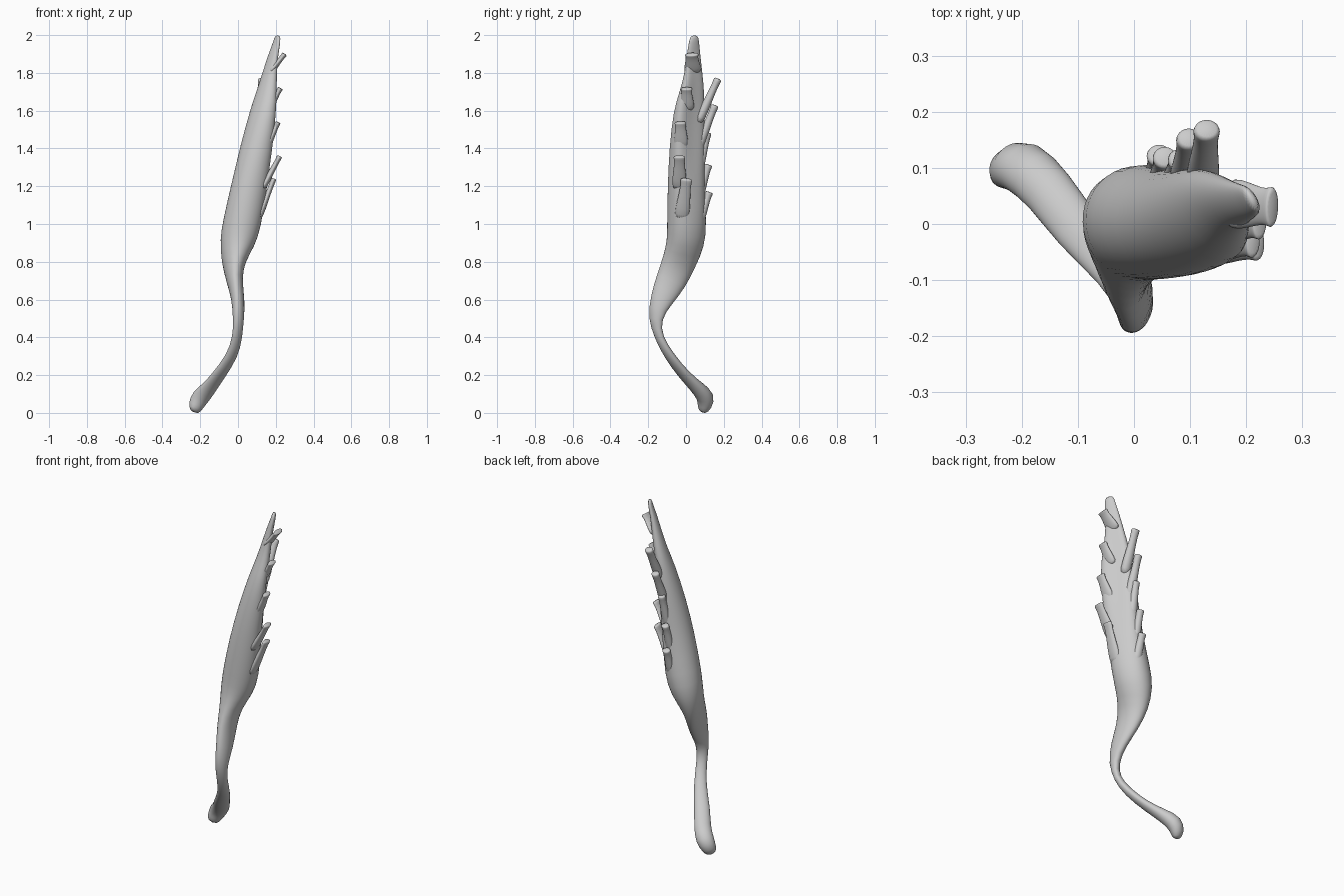
import bpy, bmesh, math
from mathutils import Vector

SIDES = 20


def loft(name, sections):
    """Loft sections (x, y, z, half_width, half_thickness, azimuth, dent)."""
    pts = [Vector(s[:3]) for s in sections]
    bm = bmesh.new()
    rings = []
    for i, s in enumerate(sections):
        tangent = (pts[min(i + 1, len(pts) - 1)] - pts[max(i - 1, 0)]).normalized()
        az = math.radians(s[5])
        w = Vector((math.cos(az), math.sin(az), 0))
        w = (w - tangent * w.dot(tangent)).normalized()
        t = tangent.cross(w)
        ring = []
        for k in range(SIDES):
            a = 2 * math.pi * k / SIDES
            c, n = math.cos(a), math.sin(a)
            if n > 0:
                n *= 1 - s[6] * n * n      # hollow the inner side
            ring.append(bm.verts.new(pts[i] + w * s[3] * c + t * s[4] * n))
        rings.append(ring)
    for a, b in zip(rings, rings[1:]):
        for k in range(SIDES):
            j = (k + 1) % SIDES
            bm.faces.new((a[k], a[j], b[j], b[k]))
    bm.faces.new(list(reversed(rings[0])))
    bm.faces.new(rings[-1])
    for f in bm.faces:
        f.smooth = True
    mesh = bpy.data.meshes.new(name)
    bm.to_mesh(mesh)
    bm.free()
    ob = bpy.data.objects.new(name, mesh)
    bpy.context.collection.objects.link(ob)
    sub = ob.modifiers.new("smooth", 'SUBSURF')
    sub.levels = sub.render_levels = 1


# Muscle belly with its twisted lower tendon
loft("muscle_belly", [
    (-.230, .082, .003, .026, .016, -142, 0),
    (-.225, .100, .035, .042, .040, -142, 0),
    (-.200, .108, .085, .052, .050, -142, 0),
    (-.150, .060, .135, .046, .034, -142, 0),
    (-.102, -.010, .200, .044, .025, -142, 0),
    (-.030, -.088, .300, .034, .024, -145, 0),
    (-.002, -.146, .400, .029, .020, -150, 0),
    (.003, -.168, .500, .038, .030, -112, 0),
    (.002, -.130, .600, .062, .035, -92, 0),
    (-.020, -.078, .700, .084, .042, -85, 0),
    (-.025, -.035, .800, .094, .060, -75, 0),
    (-.003, .000, .900, .105, .095, -65, .05),
    (.025, .005, 1.00, .106, .108, -60, .12),
    (.067, .001, 1.20, .098, .105, -60, .32),
    (.103, .007, 1.40, .099, .091, -57, .45),
    (.137, .016, 1.60, .092, .063, -56, .5),
    (.154, .033, 1.70, .073, .047, -56, .5),
    (.170, .040, 1.80, .052, .034, -58, .4),
    (.188, .040, 1.90, .039, .020, -60, .2),
    (.208, .042, 1.97, .030, .013, -60, 0),
    (.210, .045, 2.00, .021, .009, -60, 0)])


def slip(name, base, tip, width, thick, azimuth):
    """Tendon slip, broad where it leaves the belly, with a flared blunt end."""
    b, t = Vector(base), Vector(tip)
    rows = []
    for f, s in ((0, 1.3), (.3, 1.3), (.6, 1.05), (.85, .9), (.97, 1.1), (1, .9)):
        rows.append((*b.lerp(t, f), width * s, thick * s, azimuth, 0))
    loft(name, rows)


# Front row of slips
front = [((.165, .037, 1.80), (.248, .030, 1.90), .035),
         ((.160, .005, 1.60), (.225, .003, 1.72), .030),
         ((.150, -.025, 1.40), (.213, -.030, 1.54), .030),
         ((.125, -.035, 1.18), (.222, -.035, 1.36), .030),
         ((.105, -.025, 1.02), (.190, .003, 1.24), .030)]
for i, (b, t, w) in enumerate(front):
    slip(f"front_slip_{i + 1}", b, t, w, .014, 90)

# Back row of slips
back = [((.120, .060, 1.53), (.130, .170, 1.77), .023),
        ((.088, .055, 1.38), (.098, .154, 1.63), .022),
        ((.072, .060, 1.26), (.082, .116, 1.485), .021),
        ((.050, .060, 1.12), (.055, .120, 1.315), .021),
        ((.045, .065, 1.00), (.045, .124, 1.17), .022)]
for i, (b, t, w) in enumerate(back):
    slip(f"back_slip_{i + 1}", b, t, w, .020, 0)
